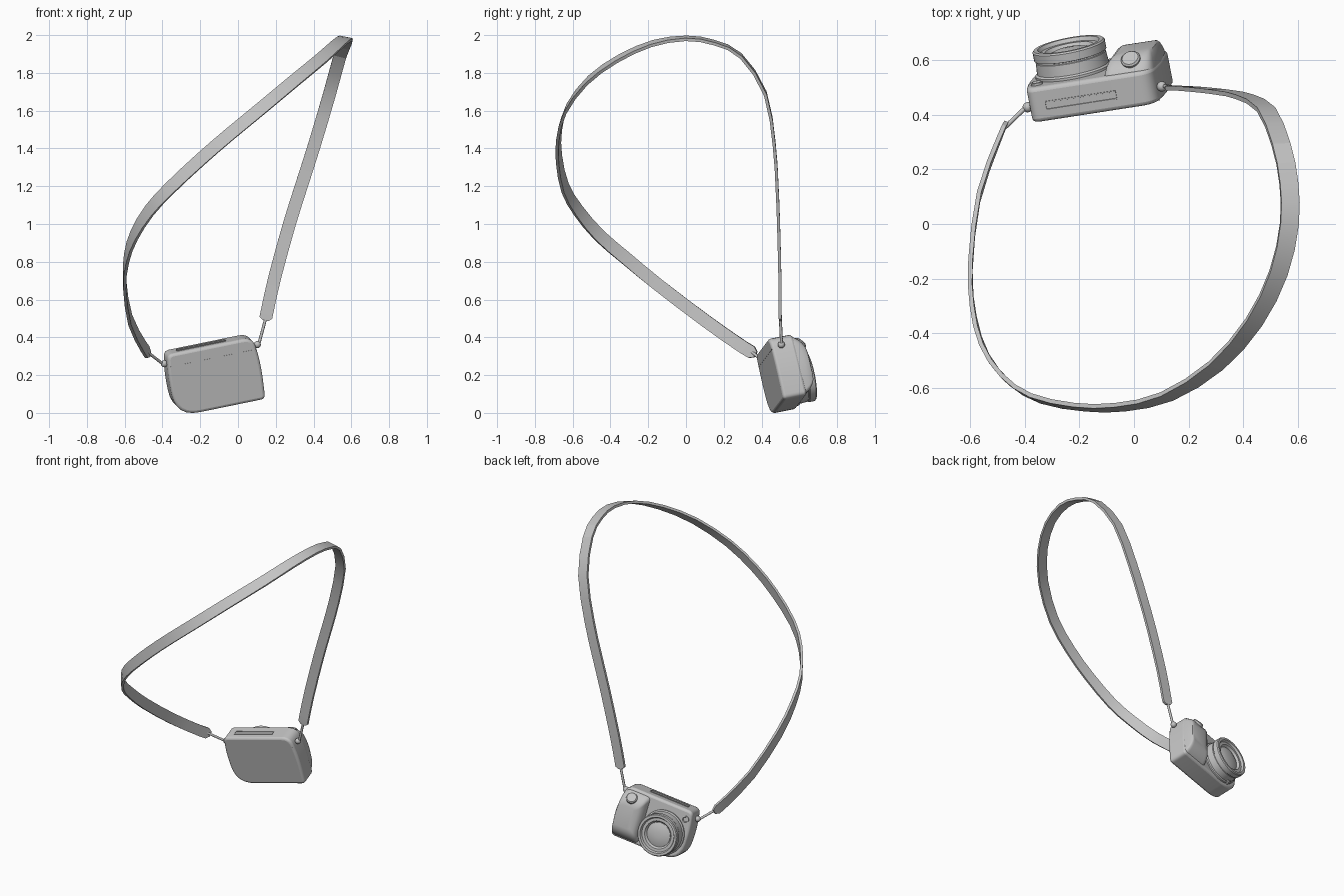
import bpy, bmesh, math
from mathutils import Matrix, Vector

cube = bpy.data.objects.get("Cube")
if cube:
    bpy.data.objects.remove(cube)

grey = bpy.data.materials.new("plain_grey")
grey.use_nodes = True
grey.diffuse_color = (0.55, 0.55, 0.55, 1)
grey.node_tree.nodes["Principled BSDF"].inputs["Base Color"].default_value = grey.diffuse_color

# Tilted camera frame: X along the body, Y out of the lens, Z up the body
ax = Vector((1, 0.155, 0.205)).normalized()
ay = Vector((-0.196, 1, 0.2)).normalized()
CAM = Matrix((ax, ay, ax.cross(ay))).transposed().to_4x4()
CAM.translation = (-0.117, 0.44, 0.2)


def finish(name, bm, matrix, angle=35):
    bmesh.ops.recalc_face_normals(bm, faces=bm.faces)
    mesh = bpy.data.meshes.new(name)
    bm.to_mesh(mesh)
    bm.free()
    mesh.materials.append(grey)
    obj = bpy.data.objects.new(name, mesh)
    bpy.context.collection.objects.link(obj)
    obj.matrix_world = matrix
    bpy.ops.object.select_all(action='DESELECT')
    obj.select_set(True)
    bpy.context.view_layer.objects.active = obj
    bpy.ops.object.shade_smooth_by_angle(angle=math.radians(angle))
    return obj


def skin(rings):
    """Join rings of points into a closed, capped shape."""
    bm = bmesh.new()
    vs = [[bm.verts.new(p) for p in ring] for ring in rings]
    n = len(vs[0])
    for r, s in zip(vs, vs[1:]):
        for i in range(n):
            j = (i + 1) % n
            bm.faces.new((r[i], r[j], s[j], s[i]))
    bm.faces.new(vs[0])
    bm.faces.new(vs[-1])
    return bm


def loft(name, outline, rings, at=(0, 0, 0), tilt=0):
    """Loft an XZ outline along Y; each ring is (y, x scale, z scale)."""
    place = CAM @ Matrix.Translation(at) @ Matrix.Rotation(math.radians(tilt), 4, 'X')
    bm = skin([[(x * sx, y, z * sz) for x, z in outline] for y, sx, sz in rings])
    return finish(name, bm, place)


def rounded(corners, steps=6):
    """Outline from (x, z, radius) corners."""
    pts = []
    for i, (x, z, r) in enumerate(corners):
        p = Vector((x, z))
        a, b = (Vector(corners[k % len(corners)][:2]) for k in (i - 1, i + 1))
        a = p + (a - p).normalized() * r
        b = p + (b - p).normalized() * r
        for k in range(steps + 1):
            t = k / steps
            pts.append(tuple(a.lerp(p, t).lerp(p.lerp(b, t), t)))
    return pts


def lathe(name, profile, at, tilt=0, sides=40):
    circle = [(math.cos(math.tau * i / sides), math.sin(math.tau * i / sides)) for i in range(sides)]
    return loft(name, circle, [(y, r, r) for y, r in profile], at, tilt)


# Camera body with one large rounded lower corner
body = loft("camera_body", rounded([
    (-0.246, -0.183, 0.13), (0.242, -0.183, 0.025), (0.25, 0, 0.08),
    (0.232, 0.16, 0.06), (-0.236, 0.16, 0.03), (-0.252, 0.05, 0.06)]),
    [(0, 1, 1), (0.13, 1, 1)])
bevel = body.modifiers.new("soft_edges", 'BEVEL')
bevel.width, bevel.segments, bevel.limit_method = 0.015, 3, 'ANGLE'
bevel.angle_limit = math.radians(50)

# Bulging hand grip
loft("hand_grip", rounded([
    (-0.15, -0.16, 0.03), (0.038, -0.16, 0.025), (0.048, 0.02, 0.06),
    (0.032, 0.176, 0.055), (-0.15, 0.176, 0.03)]),
    [(0.05, 1, 0.98), (0.11, 1, 0.98), (0.132, 0.96, 0.93), (0.155, 0.9, 0.83),
     (0.173, 0.83, 0.7), (0.184, 0.72, 0.56), (0.188, 0.55, 0.42)], (0.2, 0, -0.02))
lathe("shutter_button", [(-0.02, 0.036), (0.014, 0.036), (0.02, 0.03)], (0.16, 0.163, 0.103), 40, 24)

# Lens barrel with stepped rings, recessed face and glass
lathe("lens_barrel", [
    (0.1, 0.142), (0.142, 0.142), (0.148, 0.134), (0.19, 0.131), (0.192, 0.128),
    (0.197, 0.128), (0.199, 0.135), (0.23, 0.135), (0.236, 0.13), (0.236, 0.115),
    (0.222, 0.108), (0.222, 0.09), (0.208, 0.08)], (-0.088, -0.003, -0.033), sides=48)
lathe("lens_glass", [(0.2, 0.08), (0.21, 0.078), (0.218, 0.055), (0.222, 0.02)], (-0.088, -0.003, -0.033))

# Small front details
lathe("finder_window", [(0.11, 0.022), (0.138, 0.022), (0.14, 0.017), (0.133, 0.014)], (-0.205, 0, 0.1), 0, 20)
lathe("lens_release", [(0.11, 0.02), (0.15, 0.02), (0.156, 0.014)], (-0.15, 0, -0.145), 0, 20)

# Shallow framed slot on the top, and seam on the back
slot = rounded([(-0.135, -0.017, 0.004), (0.135, -0.017, 0.004), (0.135, 0.017, 0.004), (-0.135, 0.017, 0.004)], 2)
loft("top_slot", slot, [(-0.004, 1, 1), (0.004, 1, 1), (0.004, 0.97, 0.75), (0.0005, 0.97, 0.7)],
     (-0.043, 0.058, 0.16), 90)
seam = [(-0.235, -0.001), (0.235, -0.001), (0.235, 0.001), (-0.235, 0.001)]
loft("back_seam", seam, [(-0.001, 1, 1), (0.002, 1, 1)], (0, 0, 0.093))

# Strap centre line
path = [Vector(p) for p in (
    (-0.47, 0.37, 0.31), (-0.50, 0.30, 0.35), (-0.57, 0.10, 0.49), (-0.60, -0.15, 0.68),
    (-0.59, -0.32, 0.82), (-0.55, -0.46, 0.94), (-0.47, -0.57, 1.07), (-0.36, -0.64, 1.19),
    (-0.20, -0.672, 1.34), (-0.05, -0.672, 1.47), (0.12, -0.633, 1.61), (0.30, -0.52, 1.76),
    (0.44, -0.36, 1.875), (0.53, -0.18, 1.955), (0.57, 0, 1.983), (0.568, 0.15, 1.96),
    (0.54, 0.29, 1.89), (0.485, 0.42, 1.69), (0.405, 0.467, 1.42), (0.335, 0.482, 1.2),
    (0.272, 0.49, 1.0), (0.195, 0.497, 0.72), (0.155, 0.498, 0.54), (0.145, 0.5, 0.49))]
# Direction across the strap at a few stations
across = [(0, Vector((0.2, 0.5, 0.8))), (3, Vector((0, 0.6, 0.8))), (8, Vector((-0.67, 0.25, 0.74))),
          (14, Vector((-1, 0, 0.2))), (23, Vector((-1, 0, 0.25)))]
last = len(path) - 1


def strap_point(s):
    """Point on the smooth strap line at station s."""
    i = min(int(s), last - 1)
    u = s - i
    a, b, c, d = (path[max(0, min(last, i + k))] for k in (-1, 0, 1, 2))
    return b + (c - a) * (u / 2) + (a * 2 - b * 5 + c * 4 - d) * (u * u / 2) + (b * 3 - a - c * 3 + d) * (u ** 3 / 2)


rings = []
for k in range(2 * last + 1):
    s = k / 2
    p = strap_point(s)
    for (k0, w0), (k1, w1) in zip(across, across[1:]):
        if k0 <= s <= k1:
            w = w0.lerp(w1, (s - k0) / (k1 - k0))
    t = (strap_point(min(s + 0.3, last)) - strap_point(max(s - 0.3, 0))).normalized()
    w = (w - t * w.dot(t)).normalized()
    n = t.cross(w) * 0.008
    w = w * (0.016 if s in (0, last) else 0.034)
    rings.append([p + w + n, p - w + n, p - w - n, p + w - n])
finish("neck_strap", skin(rings), Matrix(), 15)

# Lugs on both ends of the body and cords to the strap
for side, end, inner in ((-1, path[0], path[1]), (1, path[-1], path[-2])):
    name = "right" if side < 0 else "left"
    bm = bmesh.new()
    bmesh.ops.create_uvsphere(bm, u_segments=16, v_segments=10, radius=0.019)
    finish(name + "_lug", bm, CAM @ Matrix.Translation((side * 0.254, 0.052, 0.105)))
    a = CAM @ Vector((side * 0.262, 0.052, 0.105))
    curve = bpy.data.curves.new(name + "_cord", 'CURVE')
    curve.dimensions, curve.bevel_depth, curve.bevel_resolution = '3D', 0.008, 2
    curve.use_fill_caps = True
    spline = curve.splines.new('BEZIER')
    spline.bezier_points.add(1)
    for point, pos in zip(spline.bezier_points, (a, end.lerp(inner, 0.3))):
        point.co = pos
        point.handle_left_type = point.handle_right_type = 'AUTO'
    curve.materials.append(grey)
    cord = bpy.data.objects.new(name + "_cord", curve)
    bpy.context.collection.objects.link(cord)
